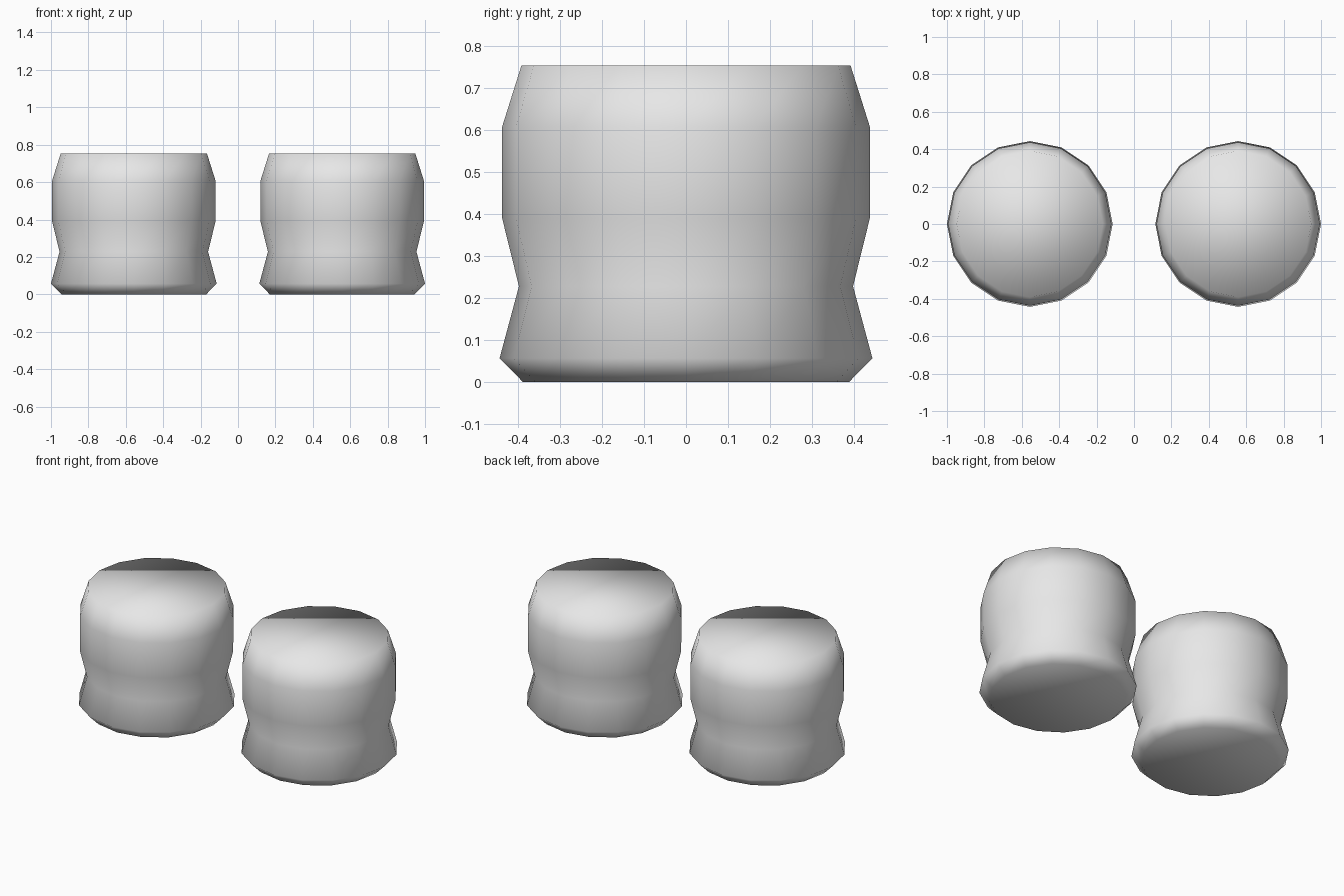
import bpy
import bmesh
import math

if "Cube" in bpy.data.objects:
    bpy.data.objects.remove(bpy.data.objects["Cube"])

SIDES = 16
# (radius, height) rings from the base up to the flat top
PROFILE = [(0.387, 0.0), (0.443, 0.057), (0.397, 0.228),
           (0.437, 0.39), (0.437, 0.607), (0.391, 0.753)]

grey = bpy.data.materials.new("light grey")
grey.diffuse_color = (0.8, 0.8, 0.8, 1.0)
grey.use_nodes = True
grey.node_tree.nodes["Principled BSDF"].inputs["Base Color"].default_value = grey.diffuse_color


def make_pot(name, x):
    """Closed, waisted drum lathed from the profile, smooth all over."""
    bm = bmesh.new()
    rings = []
    for r, z in PROFILE:
        rings.append([bm.verts.new((r * math.cos(2 * math.pi * i / SIDES),
                                    r * math.sin(2 * math.pi * i / SIDES), z))
                      for i in range(SIDES)])
    # side walls
    for low, high in zip(rings, rings[1:]):
        for i in range(SIDES):
            j = (i + 1) % SIDES
            bm.faces.new((low[i], low[j], high[j], high[i]))
    # flat base and top
    bm.faces.new(rings[0][::-1])
    bm.faces.new(rings[-1])
    for f in bm.faces:
        f.smooth = True
    mesh = bpy.data.meshes.new(name)
    bm.to_mesh(mesh)
    bm.free()
    mesh.materials.append(grey)
    obj = bpy.data.objects.new(name, mesh)
    obj.location.x = x
    bpy.context.collection.objects.link(obj)


# matching pair
for side, name in ((-1, "left_drum"), (1, "right_drum")):
    make_pot(name, side * 0.557)
